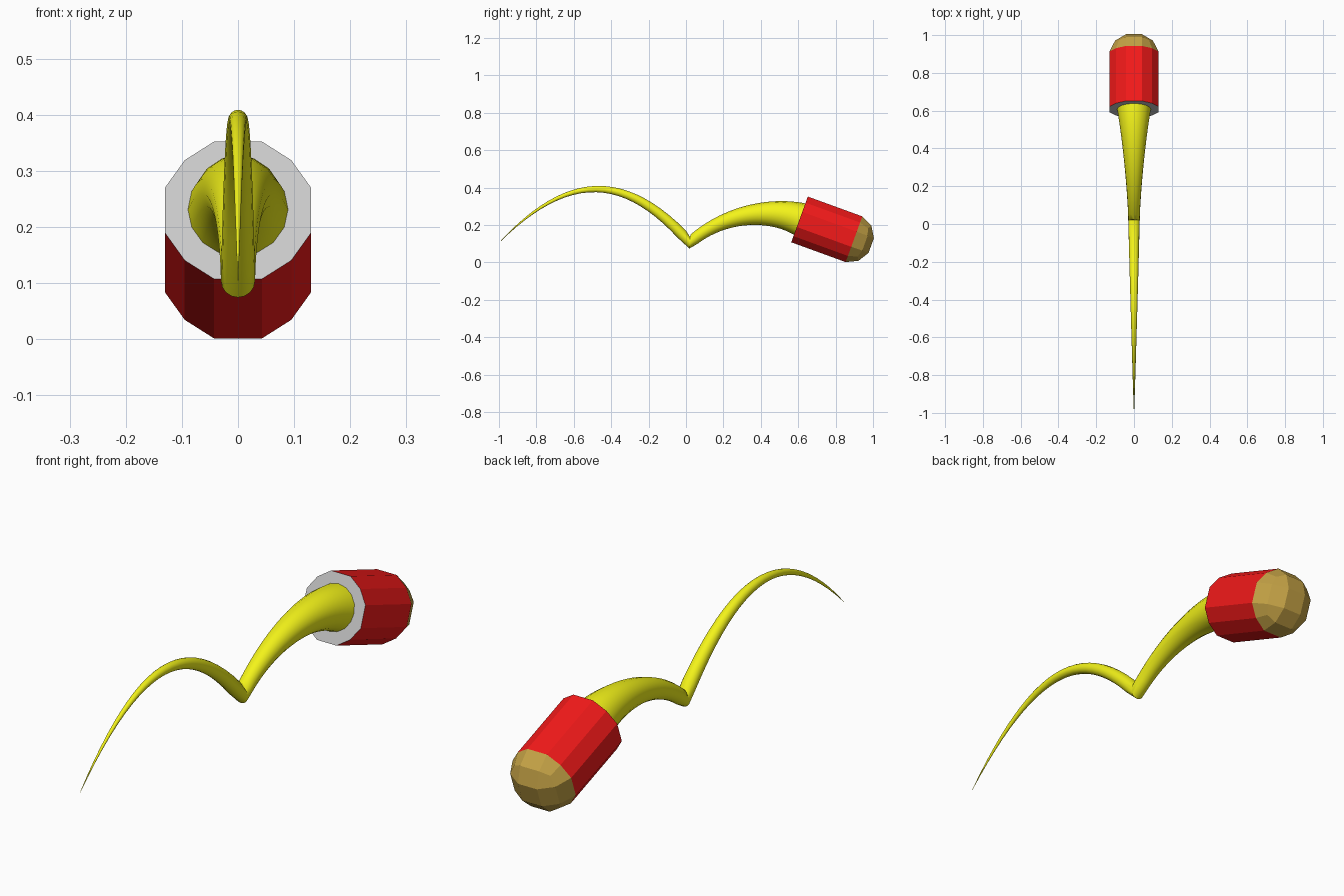
import bpy, bmesh, math
from mathutils import Vector, Matrix

if "Cube" in bpy.data.objects:
    bpy.data.objects.remove(bpy.data.objects["Cube"])

def material(name, color):
    m = bpy.data.materials.new(name)
    m.diffuse_color = (*color, 1)
    m.use_nodes = True
    m.node_tree.nodes["Principled BSDF"].inputs["Base Color"].default_value = m.diffuse_color
    return m

RED = material("red", (0.9, 0.01, 0.01))
GOLD = material("gold", (0.55, 0.36, 0.06))
YELLOW = material("yellow", (0.9, 0.9, 0.01))
BASE = Vector((0, 0.607, 0.23))      # centre of the front plate
TILT = math.radians(-110)            # barrel axis dips 20 degrees
LENGTH = 0.31

def ring(bm, unit):
    """Repeat a few (x, y, z) points four times around the axis."""
    return [bm.verts.new(Matrix.Rotation(k * math.pi / 2, 3, 'Z') @ Vector(p))
            for k in range(4) for p in unit]

def outline(z, side=0.13, half=0.043, corner=0.095, corner_z=None):
    cz = z if corner_z is None else corner_z
    return [(side, -half, z), (side, half, z), (corner, corner, cz)]

def bridge(bm, a, b):
    n = len(a)
    for i in range(n):
        bm.faces.new((a[i], a[(i + 1) % n], b[(i + 1) % n], b[i]))

def finish(bm, name, mat=None):
    me = bpy.data.meshes.new(name)
    bm.to_mesh(me)
    bm.free()
    ob = bpy.data.objects.new(name, me)
    bpy.context.collection.objects.link(ob)
    ob.location = BASE
    ob.rotation_euler = (TILT, 0, 0)
    if mat:
        me.materials.append(mat)

# Red twelve-sided barrel
bm = bmesh.new()
bridge(bm, ring(bm, outline(0)), ring(bm, outline(LENGTH)))
finish(bm, "barrel", RED)

# Grey front plate
bm = bmesh.new()
bm.faces.new(ring(bm, outline(0))[::-1])
finish(bm, "front_plate")

# Gold faceted dome: two rings closing on a square grid
bm = bmesh.new()
low = ring(bm, outline(LENGTH))
mid = ring(bm, outline(LENGTH + 0.062, 0.1, 0.042, 0.08, LENGTH + 0.05))
top = ring(bm, [(0.042, 0.042, LENGTH + 0.098)])
bridge(bm, low, mid)
for k in range(4):
    a, b, c, d = (mid[(3 * k + j) % 12] for j in range(4))
    bm.faces.new((a, b, top[k], top[k - 1]))
    bm.faces.new((b, c, d, top[k]))
bm.faces.new(top)
finish(bm, "end_dome", GOLD)

# Yellow tapering tail: two arcs meeting in a sharp valley
def bezier(p, t):
    s = 1 - t
    w = (s**3, 3 * s * s * t, 3 * s * t * t, t**3)
    return [sum(wi * q[i] for wi, q in zip(w, p)) for i in (0, 1)]

N = 24
thin = [(-1, 0.105), (-0.63, 0.488), (-0.32, 0.488), (0.02, 0.105)]
thick = [(0.02, 0.105), (0.2, 0.265), (0.447, 0.29), (0.612, 0.23)]
path = [(*bezier(thin, i / N), 0.0005 + 0.03 * (i / N) ** 0.88) for i in range(N)]
path += [(*bezier(thick, i / N), 0.0305 + 0.0595 * (i / N) ** 1.5) for i in range(N + 1)]

cu = bpy.data.curves.new("tail", 'CURVE')
cu.dimensions = '3D'
cu.bevel_depth = 1.0
cu.bevel_resolution = 6
cu.use_fill_caps = True
sp = cu.splines.new('POLY')
sp.points.add(len(path) - 1)
for pt, (y, z, r) in zip(sp.points, path):
    pt.co = (0, y, z, 1)
    pt.radius = r
cu.materials.append(YELLOW)
tail = bpy.data.objects.new("tail", cu)
bpy.context.collection.objects.link(tail)
bpy.context.view_layer.objects.active = tail
tail.select_set(True)
bpy.ops.object.convert(target='MESH')
bpy.ops.object.shade_smooth_by_angle(angle=math.radians(40))
